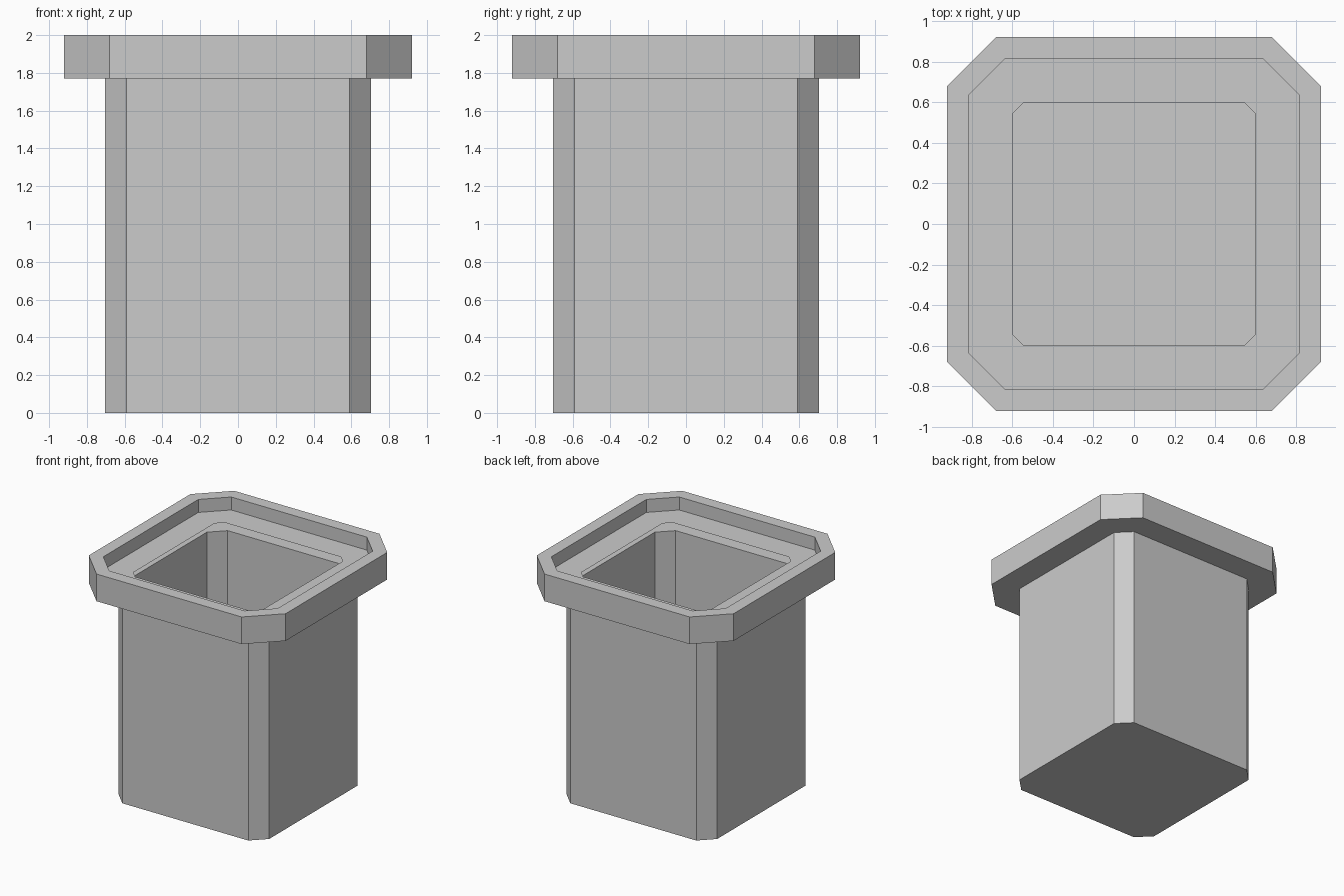
import bpy
import bmesh

default_cube = bpy.data.objects.get("Cube")
if default_cube:
    bpy.data.objects.remove(default_cube, do_unlink=True)

grey = bpy.data.materials.new("light grey")
grey.use_nodes = True
colour = (0.6, 0.6, 0.6, 1)
grey.diffuse_color = colour
grey.node_tree.nodes["Principled BSDF"].inputs["Base Color"].default_value = colour


def ring(bm, half, flat, z):
    """Square outline with cut corners: half width and half length of the flat side."""
    points = []
    x, y = half, flat
    for _ in range(4):
        points += [(x, -y), (x, y)]
        # the next side is the same side turned a quarter
        points[-2:] = [turn(p, _) for p in points[-2:]]
    return [bm.verts.new((px, py, z)) for px, py in points]


def turn(point, quarters):
    x, y = point
    for _ in range(quarters):
        x, y = -y, x
    return x, y


def shell(name, sections, floor=False):
    """Thin shell bridged through a list of cut-corner outlines."""
    bm = bmesh.new()
    rings = [ring(bm, *section) for section in sections]
    if floor:
        bm.faces.new(rings[0][::-1])
    for low, high in zip(rings, rings[1:]):
        for i in range(len(low)):
            j = (i + 1) % len(low)
            bm.faces.new((low[i], low[j], high[j], high[i]))
    mesh = bpy.data.meshes.new(name)
    bm.to_mesh(mesh)
    bm.free()
    mesh.materials.append(grey)
    obj = bpy.data.objects.new(name, mesh)
    bpy.context.collection.objects.link(obj)
    return obj


RIM_BASE = 1.77

# Hollow body with a closed floor
shell("body", [(0.705, 0.59, 0), (0.705, 0.59, RIM_BASE)], floor=True)

# Rim: underside, outer wall, top edge, recess wall, ledge around the opening
shell("rim", [
    (0.705, 0.59, RIM_BASE),
    (0.922, 0.68, RIM_BASE),
    (0.922, 0.68, 2.0),
    (0.817, 0.635, 2.0),
    (0.817, 0.635, 1.89),
    (0.6, 0.543, 1.89),
])
